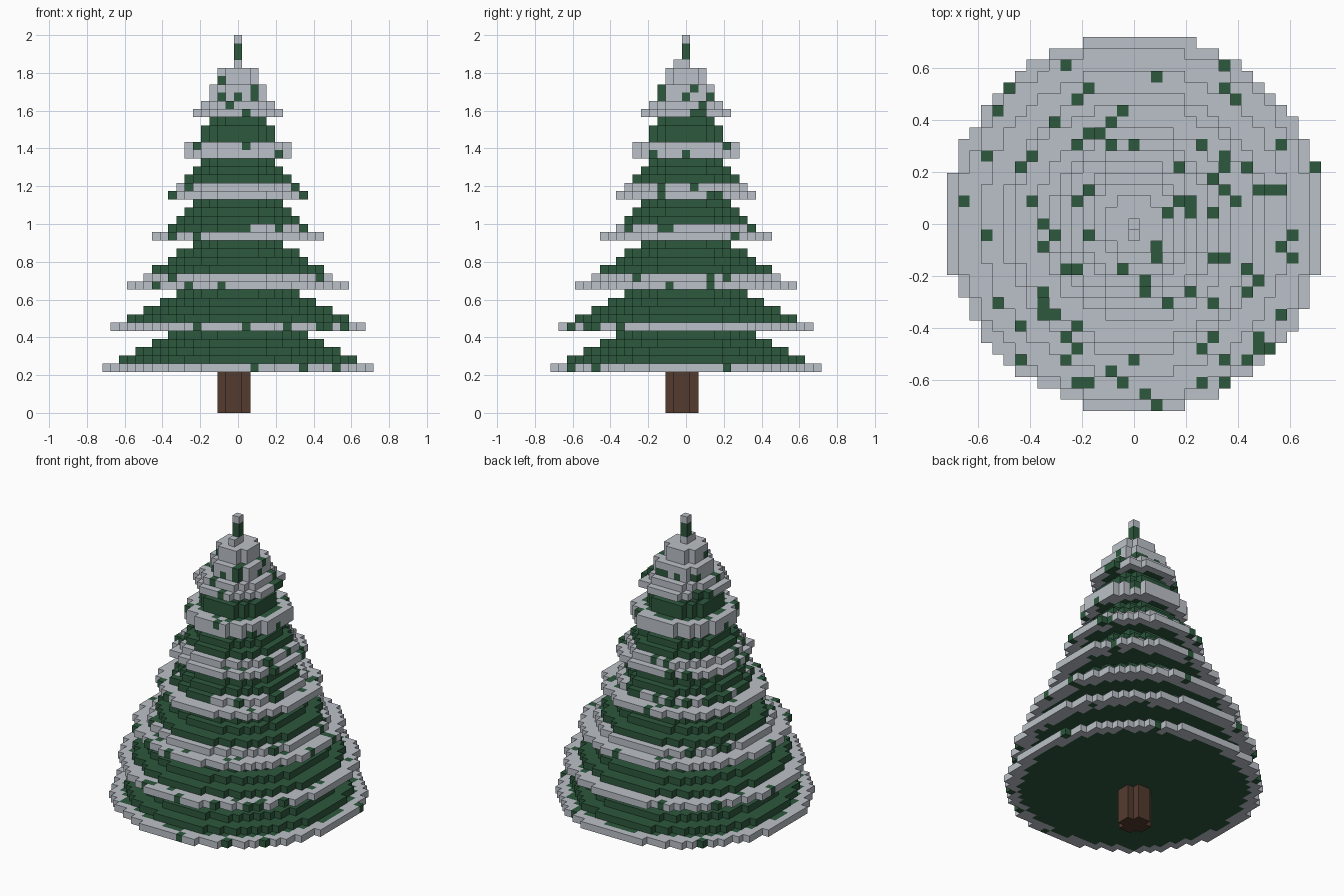
import bpy, bmesh, random
from mathutils import Vector

cube = bpy.data.objects.get("Cube")
if cube:
    bpy.data.objects.remove(cube, do_unlink=True)

random.seed(7)
S = 2 / 46          # block size: the tree is 46 blocks tall


def material(name, rgb):
    m = bpy.data.materials.new(name)
    m.use_nodes = True
    col = (*rgb, 1)
    m.diffuse_color = col
    m.node_tree.nodes["Principled BSDF"].inputs["Base Color"].default_value = col
    return m


GREEN, SNOW, BROWN = 0, 1, 2
MATS = [material("needle_green", (0.026, 0.098, 0.048)),
        material("snow_grey", (0.50, 0.535, 0.58)),
        material("bark_brown", (0.088, 0.044, 0.028))]

# Each tier: name, first layer, block radius of every layer going up
TIERS = [
    ("tier_1", 5, [16, 14, 12, 10, 8]),
    ("tier_2", 10, [15, 13, 11, 9, 7]),
    ("tier_3", 15, [13, 11, 10, 8, 7, 5]),
    ("tier_4", 21, [10, 8, 7, 6, 5]),
    ("tier_5", 26, [8, 7, 6, 5, 4]),
    ("tier_6", 31, [6, 6, 4, 4, 3]),
    ("snowy_cap", 36, [5, 4, 3, 3, 2, 2]),
    ("tip", 42, [0, 0, 0, 0]),
]

# Share of snowy blocks on the rim of each snow layer
SNOW_SHARE = {5: .92, 10: .9, 15: .9, 16: .85, 21: .92, 22: .6, 26: .92, 27: .85,
              31: .9, 32: .8, 33: .08, 36: .9, 37: .8, 38: .6, 39: .75, 40: .85,
              41: .9, 42: 1, 45: 1}

# Bare green blocks poking through the snow, by row: columns
BARE = {14: [-6, 8], 13: [2], 12: [-11, -4, 8], 11: [-5, 9], 10: [-12, -1],
        9: [-14, -7, -2], 8: [-4, -3], 7: [-5, -2, 0, 6, 13], 6: [-13, -9, 8],
        5: [-10, 4, 8, 10, 16], 4: [7], 3: [-4, 8, 11, 12, 13],
        2: [-15, -9, -5, 4, 5, 9], 1: [3, 5, 7], 0: [-8], -1: [-13, -7, -4, 14],
        -2: [-8, 2, 13], -3: [2, 7, 8, 14], -4: [-6, -5, -1, 10], -5: [1, 11],
        -6: [-8, 1, 5, 10], -7: [-12, -8, 3, 7], -8: [-8, -7, 13], -9: [-10, -5],
        -10: [-6, 7, 11], -11: [-5, 6, 11, 12], -12: [-10, -6, 0, 8, 10],
        -13: [-2], -14: [-5, -4, -1, 6, 8], -15: [1], -16: [2]}


def disc(n):
    """Blocks of a round layer, with their distance from the middle."""
    if n == 0:
        return [(0, 0, 0.0)]
    cells = []
    for i in range(-n, n + 1):
        for j in range(-n, n + 1):
            d = ((i - .1) ** 2 + (j - .1) ** 2) ** .5
            if d <= n + .65:
                cells.append((i, j, d))
    return cells


blocks = {}         # (i, j, layer) -> (part, material)

# Trunk: four blocks wide with the corners cut
for k in range(5):
    for i in range(-2, 2):
        for j in range(-2, 2):
            if not (i in (-2, 1) and j in (-2, 1)):
                blocks[i, j, k] = ("trunk", BROWN)

# Tiers: green discs with a snowy rim
for part, first, radii in TIERS:
    for step, n in enumerate(radii):
        k = first + step
        for i, j, d in disc(n):
            rim = n == 0 or d > n + .65 - 1.5
            snowy = rim and random.random() < SNOW_SHARE.get(k, 0)
            blocks[i, j, k] = (part, SNOW if snowy else GREEN)
blocks[0, -1, 42] = ("tip", SNOW)

# Snow settles on the highest block of each column, except the bare ones
tops = {}
for i, j, k in blocks:
    tops[i, j] = max(k, tops.get((i, j), 0))
for (i, j), k in tops.items():
    part = blocks[i, j, k][0]
    blocks[i, j, k] = (part, GREEN if i in BARE.get(j, []) else SNOW)


def block_face(bm, pos, axis, sign, mat):
    """One outer square of a block."""
    n = Vector((0, 0, 0))
    n[axis] = sign
    u, v = Vector((0, 0, 0)), Vector((0, 0, 0))
    u[(axis + 1) % 3] = sign
    v[(axis + 2) % 3] = 1
    c = Vector((pos[0], pos[1], pos[2] + .5)) + n / 2
    corners = [c + (a * u + b * v) / 2 for a, b in ((-1, -1), (1, -1), (1, 1), (-1, 1))]
    bm.faces.new([bm.verts.new(p * S) for p in corners]).material_index = mat


# Build each part from the exposed block sides only
for name in ["trunk"] + [t[0] for t in TIERS]:
    bm = bmesh.new()
    for pos, (part, mat) in blocks.items():
        if part != name:
            continue
        for axis in range(3):
            for sign in (-1, 1):
                near = list(pos)
                near[axis] += sign
                if tuple(near) not in blocks:
                    block_face(bm, pos, axis, sign, mat)
    bmesh.ops.remove_doubles(bm, verts=bm.verts, dist=S * .01)
    mesh = bpy.data.meshes.new(name)
    bm.to_mesh(mesh)
    bm.free()
    for m in MATS:
        mesh.materials.append(m)
    bpy.context.collection.objects.link(bpy.data.objects.new(name, mesh))
